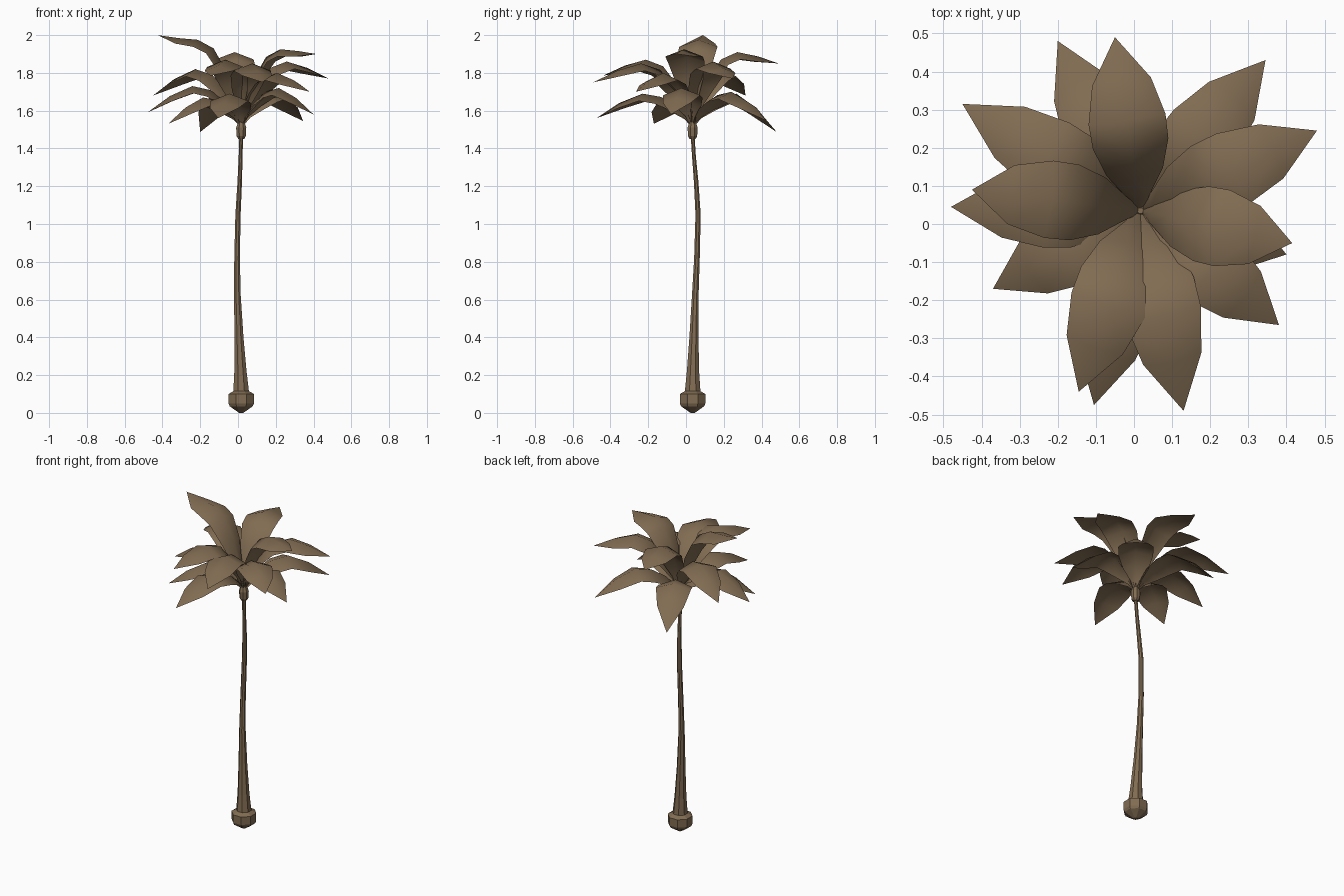
import bpy, bmesh, math
from mathutils import Vector

if "Cube" in bpy.data.objects:
    bpy.data.objects.remove(bpy.data.objects["Cube"])

brown = bpy.data.materials.new("palm brown")
brown.diffuse_color = (0.22, 0.15, 0.085, 1)
brown.use_nodes = True
brown.node_tree.nodes["Principled BSDF"].inputs["Base Color"].default_value = brown.diffuse_color


def finish(bm, name, smooth=False):
    me = bpy.data.meshes.new(name)
    bm.to_mesh(me)
    bm.free()
    me.materials.append(brown)
    for p in me.polygons:
        p.use_smooth = smooth
    ob = bpy.data.objects.new(name, me)
    bpy.context.collection.objects.link(ob)
    return ob


def tube(name, rings, sides=8, smooth=False):
    """Stack of horizontal rings (x, y, z, radius), capped at both ends."""
    bm = bmesh.new()
    loops = []
    for x, y, z, r in rings:
        loops.append([bm.verts.new((x + r * math.cos(2 * math.pi * (i + 0.5) / sides),
                                    y + r * math.sin(2 * math.pi * (i + 0.5) / sides), z))
                      for i in range(sides)])
    for a, b in zip(loops, loops[1:]):
        for i in range(sides):
            j = (i + 1) % sides
            bm.faces.new((a[i], a[j], b[j], b[i]))
    bm.faces.new(loops[0][::-1])
    bm.faces.new(loops[-1])
    return finish(bm, name, smooth)


# Swollen foot, slim bent trunk and the bud under the leaves
tube("root_bulb", [(.017, .035, 0, .012), (.017, .035, .035, .066), (.017, .035, .05, .073),
                   (.017, .035, .10, .073), (.017, .035, .115, .045)])
tube("trunk", [(.017, .035, .10, .046), (.013, .037, .22, .035), (.005, .042, .40, .026),
               (-.003, .049, .62, .019), (-.005, .058, .82, .016), (0, .064, 1.05, .015),
               (.009, .054, 1.22, .013), (.014, .042, 1.36, .011), (.017, .035, 1.47, .011)])
tube("crown_bud", [(.017, .035, 1.45, .017), (.017, .035, 1.465, .026), (.017, .035, 1.51, .029),
                   (.017, .035, 1.535, .02), (.017, .035, 1.55, .008)])

# Leaf shape: (distance along, share of rise, half width)
STATIONS = [(0, 0, .010), (.06, .28, .03), (.17, .62, .075), (.33, .90, .10),
            (.52, 1, .102), (.76, None, .078), (1, None, 0)]
BASE = Vector((.017, .035, 1.52))


def leaf(name, tip, peak):
    tip = Vector(tip)
    out = Vector((tip.x - BASE.x, tip.y - BASE.y, 0))
    side = Vector((-out.y, out.x, 0)).normalized()
    spine = []
    for t, f, w in STATIONS:
        if f is None:
            k = (t - .52) / .48
            z = peak + (tip.z - peak) * k ** 1.4
        else:
            z = BASE.z + (peak - BASE.z) * f
        spine.append(Vector((BASE.x, BASE.y, z)) + out * t)
    bm = bmesh.new()
    rows = []
    for i, (t, f, w) in enumerate(STATIONS[:-1]):
        run = spine[i + 1] - spine[max(i - 1, 0)]
        up = run.cross(side).normalized()
        rows.append([bm.verts.new(spine[i] + side * w * s - up * w * .38 * abs(s))
                     for s in (-1, 0, 1)])
    for a, b in zip(rows, rows[1:]):
        for i in range(2):
            bm.faces.new((a[i], b[i], b[i + 1], a[i + 1]))
    end = bm.verts.new(spine[-1])
    for i in range(2):
        bm.faces.new((rows[-1][i], end, rows[-1][i + 1]))
    finish(bm, name, True)


# Tip position and arch height of every leaf
LEAVES = [
    ((-.20, .48, 1.487), 1.69), ((-.05, .49, 1.85), 1.91), ((.345, .43, 1.545), 1.70),
    ((.48, .245, 1.77), 1.86), ((.415, -.05, 1.90), 1.925), ((.40, -.08, 1.58), 1.72),
    ((.38, -.265, 1.70), 1.80), ((.13, -.49, 1.75), 1.85), ((-.105, -.475, 1.56), 1.69),
    ((-.145, -.44, 1.785), 1.87), ((-.37, -.17, 1.53), 1.67), ((-.48, .045, 1.59), 1.73),
    ((-.425, .09, 2.0), 1.975), ((-.45, .315, 1.68), 1.82),
]
for n, (tip, peak) in enumerate(LEAVES, 1):
    leaf(f"leaf_{n:02d}", tip, peak)
